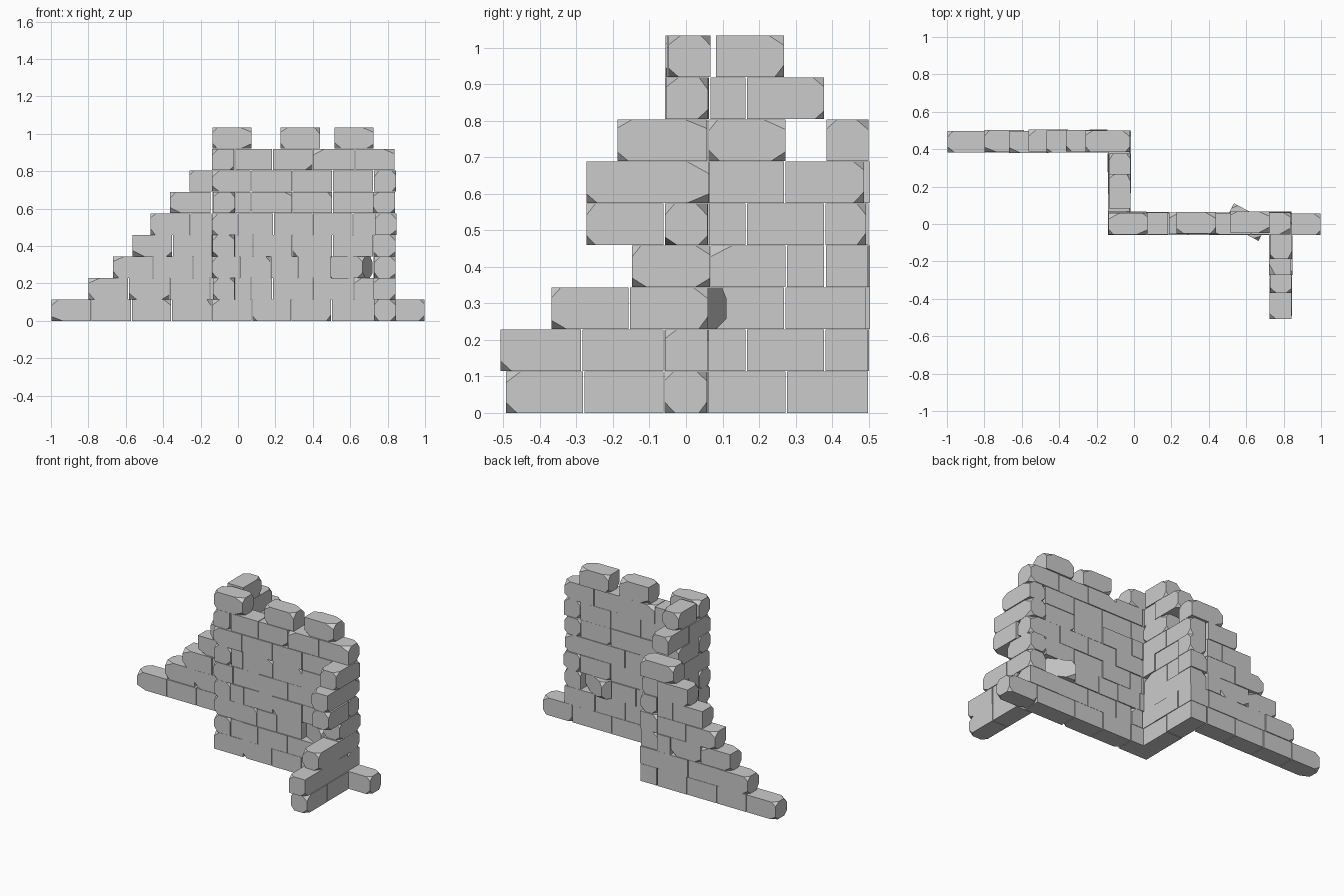
import bpy, bmesh, random, math
from itertools import product
from mathutils import Vector

if "Cube" in bpy.data.objects:
    bpy.data.objects.remove(bpy.data.objects["Cube"])

random.seed(4)
COURSE = 0.115   # course spacing
HEIGHT = 0.1135  # stone height
GAP = 0.004


def stone(name, centre, length, axis, thick=0.116, chip_lo=False, chip_hi=False, turn=0.0):
    """Flat-sided stone block; chipped ends lose a tetrahedron at most corners."""
    half = Vector((length / 2, thick / 2, HEIGHT / 2))
    bm = bmesh.new()
    for sx, sy, sz in product((-1, 1), repeat=3):
        corner = Vector((sx * half.x, sy * half.y, sz * half.z))
        free = chip_lo if sx < 0 else chip_hi
        if random.random() < (0.8 if free else 0.06):
            along = random.choice((0.025, 0.03, 0.04, 0.06))
            cuts = (along, random.uniform(0.02, 0.035), random.uniform(0.022, 0.035))
            for i, s in enumerate((sx, sy, sz)):
                p = corner.copy()
                p[i] -= s * min(cuts[i], half[i] * 0.9)
                bm.verts.new(p)
        else:
            bm.verts.new(corner)
    bmesh.ops.convex_hull(bm, input=bm.verts)
    bmesh.ops.dissolve_limit(bm, angle_limit=0.02, verts=bm.verts, edges=bm.edges)
    bmesh.ops.recalc_face_normals(bm, faces=bm.faces)
    mesh = bpy.data.meshes.new(name)
    bm.to_mesh(mesh)
    bm.free()
    ob = bpy.data.objects.new(name, mesh)
    ob.location = centre
    ob.rotation_euler.z = turn + (math.pi / 2 if axis == 'y' else 0)
    bpy.context.collection.objects.link(ob)


def run(name, course, axis, across, joints, free_lo=False, free_hi=False):
    """One course of a wall: stones laid between successive joints."""
    z = course * COURSE + HEIGHT / 2
    for i, (a, b) in enumerate(zip(joints, joints[1:])):
        off = across + random.uniform(-0.005, 0.005)
        mid = (a + b) / 2
        centre = (mid, off, z) if axis == 'x' else (off, mid, z)
        stone(f"{name}_course_{course}", centre, b - a - GAP, axis,
              chip_lo=free_lo and i == 0,
              chip_hi=free_hi and i == len(joints) - 2)


# Stepped rear wall
rear = [
    [-1, -.785, -.57, -.355, -.14],
    [-.8, -.585, -.365, -.15, -.015],
    [-.67, -.455, -.24, -.14],
    [-.565, -.35, -.14, -.015],
    [-.47, -.255, -.14],
    [-.365, -.145],
    [-.26, -.02],
]
for c, joints in enumerate(rear):
    run("rear_wall", c, 'x', 0.442, joints, True, c == 6)

# Linking wall between rear and main walls
link = [
    [.06, .275, .5],
    [-.057, .165, .38],
    [.06, .27, .495],
    [-.057, .065, .275, .38],
    [.06, .165, .38, .495],
    [-.057, .06, .27, .49],
    [.06, .275],
    [-.057, .065, .165, .38],
    [.08, .27],
]
for c, joints in enumerate(link):
    run("link_wall", c, 'y', -0.078, joints, c in (1, 3, 5, 7), c >= 4)

# Main wall, its bottom course running on to the right
main = [
    [-.14, .075, .285, .5, .785, 1],
    [-.015, .07, .185, .4, .62, .84],
    [-.14, .01, .175, .32, .5],
    [-.015, .08, .29, .505, .725],
    [-.14, 0, .19, .4, .615, .84],
    [-.015, .07, .29, .505, .725],
    [-.14, .07, .29, .505, .725],
    [-.015, .185, .4, .625, .84],
]
for c, joints in enumerate(main):
    run("main_wall", c, 'x', 0.003, joints, c % 2 == 0, c in (0, 1, 4, 7))

# Loose stone twisted out of the main wall
stone("loose_stone", (0.6, 0.01, 2 * COURSE + HEIGHT / 2), 0.21, 'x',
      chip_lo=True, chip_hi=True, turn=math.radians(-28))

# Battlements
for a, b in ((-.137, .075), (.225, .44), (.513, .727)):
    run("battlement", 8, 'x', 0.006, [a, b], True, True)

# Broken return wall at the front
front = [
    [-.495, -.28, -.06],
    [-.51, -.285, -.06],
    [-.37, -.155, .062],
    [-.15, .068],
    [-.275, -.06],
    [-.275, .065],
    [-.19, .06],
]
for c, joints in enumerate(front):
    run("return_wall", c, 'y', 0.785, joints, True, c in (2, 3, 5, 6))
